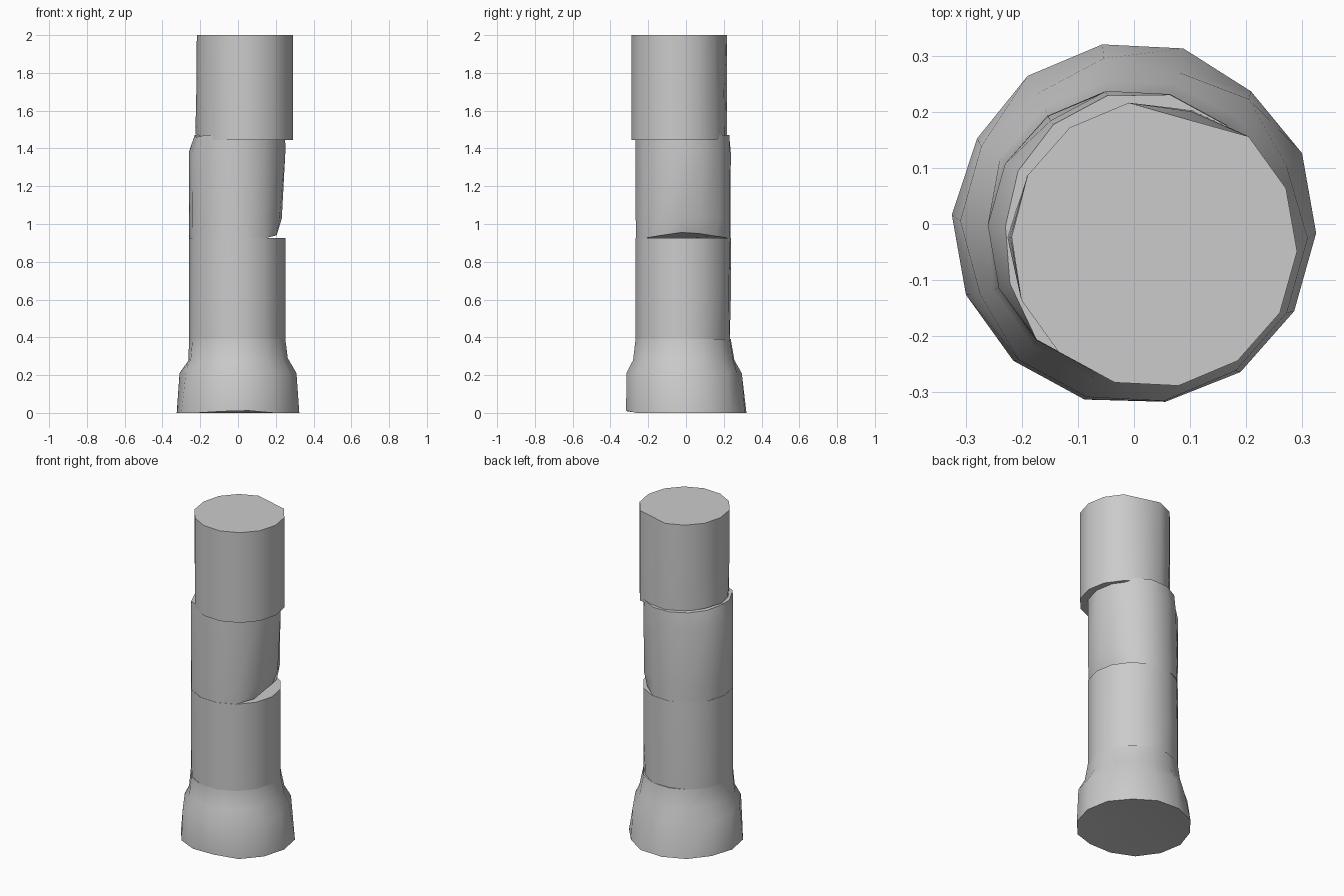
import bpy, bmesh, math

if "Cube" in bpy.data.objects:
    bpy.data.objects.remove(bpy.data.objects["Cube"], do_unlink=True)

SIDES = 14
STEP = 2 * math.pi / SIDES
START = math.radians(-80)

stone = bpy.data.materials.new("grey stone")
stone.use_nodes = True
stone.diffuse_color = (0.6, 0.6, 0.6, 1)
stone.node_tree.nodes["Principled BSDF"].inputs["Base Color"].default_value = (0.6, 0.6, 0.6, 1)


def drum(name, rings, chips=(), dent=0.0):
    """Loft rings (z, x, y, radius); chips (ring, side, radius scale, lift) break the edges."""
    bm = bmesh.new()
    worn = {(r, s): (scale, lift) for r, s, scale, lift in chips}
    loops = []
    for r, (z, x, y, radius) in enumerate(rings):
        loop = []
        for s in range(SIDES):
            scale, lift = worn.get((r, s), (1, 0))
            a = START + s * STEP
            loop.append(bm.verts.new((x + radius * scale * math.cos(a),
                                      y + radius * scale * math.sin(a), z + lift)))
        loops.append(loop)
    for low, high in zip(loops, loops[1:]):
        for s in range(SIDES):
            t = (s + 1) % SIDES
            bm.faces.new((low[s], low[t], high[t], high[s]))
    bm.faces.new(loops[-1])
    # underside, optionally hollowed towards its middle
    z, x, y, radius = rings[0]
    centre = bm.verts.new((x, y, z + dent))
    for s in range(SIDES):
        bm.faces.new((loops[0][(s + 1) % SIDES], loops[0][s], centre))
    bmesh.ops.recalc_face_normals(bm, faces=bm.faces)
    mesh = bpy.data.meshes.new(name)
    bm.to_mesh(mesh)
    bm.free()
    mesh.materials.append(stone)
    obj = bpy.data.objects.new(name, mesh)
    bpy.context.collection.objects.link(obj)
    bpy.ops.object.select_all(action="DESELECT")
    obj.select_set(True)
    bpy.context.view_layer.objects.active = obj
    bpy.ops.object.shade_smooth_by_angle(angle=math.radians(40))


# Flared foot of the column
drum("column_base",
     [(0, 0, 0, 0.325), (0.21, 0, -0.01, 0.31), (0.28, 0, -0.012, 0.272),
      (0.39, -0.005, -0.015, 0.256)],
     [(0, 5, 0.97, 0), (0, 9, 0.98, 0), (0, 0, 0.99, 0.012), (0, 13, 1, 0.008),
      (1, 4, 0.95, 0.02), (1, 6, 0.94, 0), (1, 8, 0.96, -0.03), (1, 11, 0.96, 0.02),
      (2, 3, 0.97, 0.01), (2, 10, 0.96, 0)], dent=0.03)

# Lower drum, worn at its foot
drum("lower_drum",
     [(0.385, -0.005, -0.015, 0.256), (0.6, -0.005, -0.015, 0.256), (0.925, -0.005, -0.015, 0.256)],
     [(0, 7, 0.97, 0), (0, 12, 0.98, -0.01), (0, 0, 1, -0.015), (2, 8, 0.97, 0),
      (1, 6, 0.98, 0), (0, 5, 0.96, 0)])

# Middle drum, with a large broken corner at its foot and a chipped upper rim
drum("middle_drum",
     [(0.925, -0.005, -0.015, 0.254), (1.03, -0.005, -0.015, 0.255),
      (1.38, -0.005, -0.015, 0.256), (1.47, -0.005, -0.015, 0.255)],
     [(0, 2, 0.94, 0.015), (0, 3, 0.82, 0.03), (0, 4, 0.82, 0.025), (0, 5, 0.93, 0.01),
      (1, 3, 0.93, 0), (1, 4, 0.94, 0), (0, 0, 1, -0.01), (2, 8, 0.96, 0),
      (3, 8, 0.93, 0), (3, 9, 0.9, 0), (3, 10, 0.88, 0), (3, 11, 0.92, -0.01),
      (3, 7, 0.97, 0)])

# Top drum, slipped sideways, with a flattened back corner
drum("top_drum",
     [(1.445, 0.035, -0.036, 0.256), (1.7, 0.035, -0.036, 0.256), (2, 0.035, -0.036, 0.256)],
     [(0, 6, 0.97, 0.02), (0, 7, 1, 0.025), (0, 8, 0.97, 0.02), (0, 9, 1, 0.03),
      (0, 10, 1.02, 0.03), (0, 11, 0.97, 0.02), (2, 6, 0.9, 0), (1, 6, 0.96, 0),
      (2, 10, 0.99, 0)])
